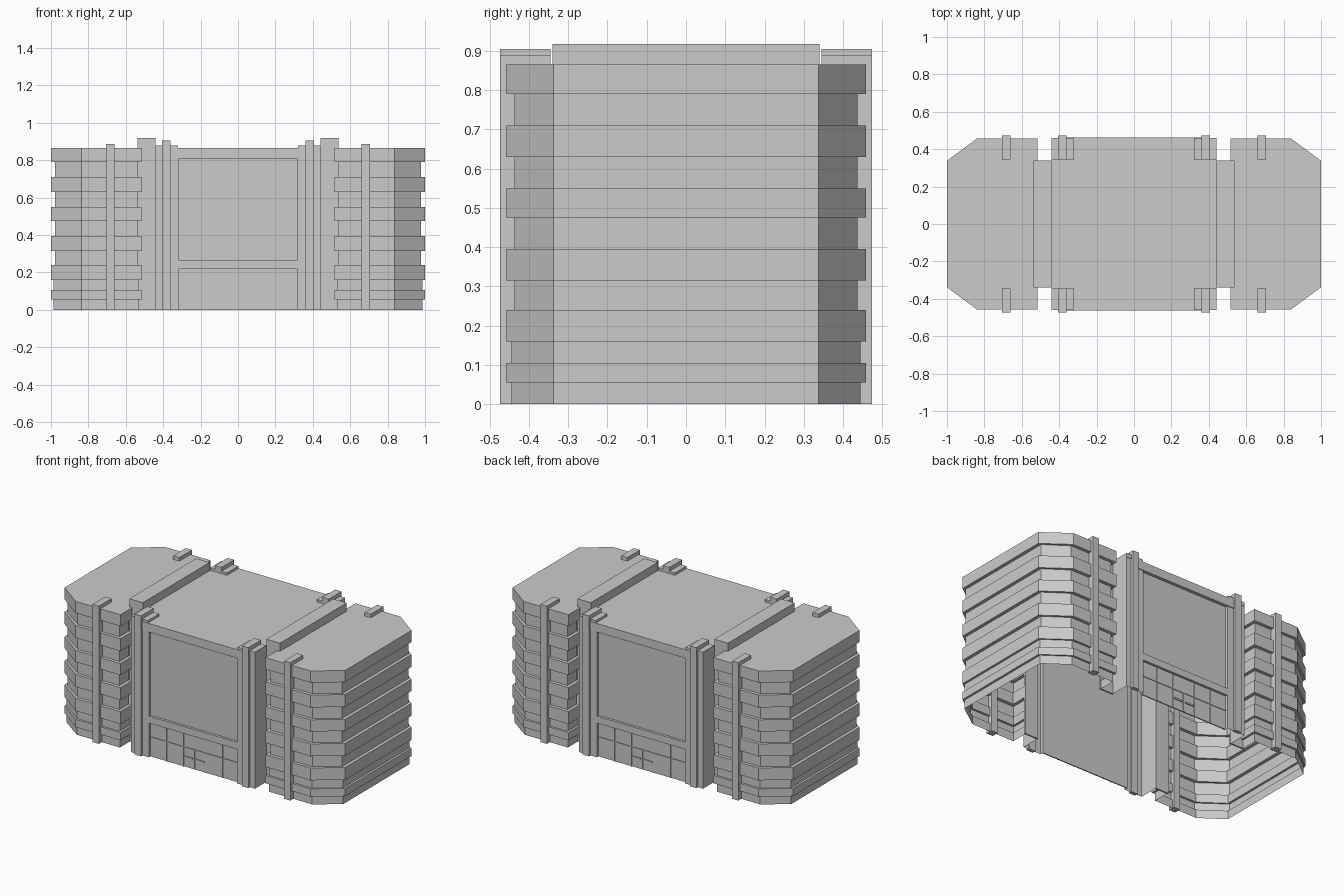
import bpy, bmesh

old = bpy.data.objects.get("Cube")
if old:
    bpy.data.objects.remove(old, do_unlink=True)

grey = bpy.data.materials.new("plain grey")
grey.use_nodes = True
COLOUR = (0.6, 0.6, 0.6, 1)
grey.diffuse_color = COLOUR
grey.node_tree.nodes["Principled BSDF"].inputs["Base Color"].default_value = COLOUR

WING_TOP = 0.865
DOOR_TOP = 0.22
OPENING = 0.315


def finish(name, bm):
    bmesh.ops.recalc_face_normals(bm, faces=bm.faces[:])
    mesh = bpy.data.meshes.new(name)
    bm.to_mesh(mesh)
    bm.free()
    mesh.materials.append(grey)
    obj = bpy.data.objects.new(name, mesh)
    bpy.context.scene.collection.objects.link(obj)
    return obj


def add_box(bm, x, y, z):
    """Add a box from its (low, high) ranges."""
    verts = bmesh.ops.create_cube(bm, size=1)["verts"]
    for v in verts:
        for i, (a, b) in enumerate((x, y, z)):
            v.co[i] = (a + b) / 2 + v.co[i] * (b - a)


def box(name, x, y, z):
    bm = bmesh.new()
    add_box(bm, x, y, z)
    return finish(name, bm)


def loft(name, rings, cap=False):
    """Join open paths, one above the other, into a shell."""
    bm = bmesh.new()
    rows = [[bm.verts.new(p) for p in ring] for ring in rings]
    for low, high in zip(rows, rows[1:]):
        for i in range(len(low) - 1):
            bm.faces.new((low[i], low[i + 1], high[i + 1], high[i]))
    if cap:
        bm.faces.new(rows[-1])
    return finish(name, bm)


def span(sign, a, b):
    return tuple(sorted((sign * a, sign * b)))


def wing_ring(sx, inset, z):
    """Half-octagon outline, open towards the middle block."""
    half = [(0.517 + inset, 0.34), (0.517 + inset, 0.458 - inset),
            (0.838, 0.458 - inset), (1 - inset, 0.338)]
    path = half + [(x, -y) for x, y in reversed(half)]
    return [(sx * x, y, z) for x, y in path]


# Wings of alternating wide and narrow storeys, with link fins
levels = [0, 0.055, 0.105, 0.16, 0.24, 0.315, 0.395, 0.475, 0.55, 0.63, 0.71, 0.79, WING_TOP]
for sx, side in ((1, "left"), (-1, "right")):
    rings = []
    for i, (low, high) in enumerate(zip(levels, levels[1:])):
        inset = 0 if i % 2 else (0.014 if i < 3 else 0.021)
        rings += [wing_ring(sx, inset, low), wing_ring(sx, inset, high)]
    loft(side + "_wing", rings, cap=True)
    box(side + "_link_roof", span(sx, 0.44, 0.537), (-0.34, 0.34), (0.855, 0.918))

    for sy, face in ((1, "back"), (-1, "front")):
        tag = side + "_" + face
        box(tag + "_link_wall", span(sx, 0.44, 0.537), span(sy, 0.33, 0.34), (0, 0.918))
        # Wing pilaster hooked over the roof
        px = span(sx, 0.66, 0.705)
        box(tag + "_wing_pilaster", px, span(sy, 0.43, 0.474), (0, 0.888))
        box(tag + "_wing_pilaster_hook", px, span(sy, 0.345, 0.474), (WING_TOP - 0.01, 0.888))
        # Corner of the middle block
        corner = [(0.442, 0.335), (0.442, 0.458), (OPENING, 0.458), (OPENING, 0.435)]
        loft(tag + "_corner", [[(sx * x, sy * y, z) for x, y in corner] for z in (0, WING_TOP)])
        # Stepped pilaster beside the entrance bay
        px = span(sx, 0.36, 0.405)
        box(tag + "_pilaster", px, span(sy, 0.45, 0.474), (0, 0.905))
        box(tag + "_pilaster_hook", px, span(sy, 0.345, 0.474), (WING_TOP - 0.01, 0.905))
        box(tag + "_pilaster_shoulder", span(sx, 0.32, 0.442), span(sy, 0.345, 0.46),
            (WING_TOP - 0.01, 0.88))

# Middle block roof
box("middle_roof", (-0.442, 0.442), (-0.458, 0.458), (WING_TOP - 0.01, WING_TOP))

# Entrance bays, front and back
bay = (-OPENING, OPENING)
for sy, face in ((1, "back"), (-1, "front")):
    box(face + "_wall_panel", bay, span(sy, 0.435, 0.442), (0, WING_TOP))
    box(face + "_header", (-0.36, 0.36), span(sy, 0.435, 0.463), (0.81, WING_TOP))
    box(face + "_lintel", bay, span(sy, 0.435, 0.458), (DOOR_TOP, 0.265))
    # Glazing bars and door handles
    bm = bmesh.new()
    depth = span(sy, 0.44, 0.446)
    add_box(bm, bay, depth, (0.122, 0.128))
    for x in (-0.2, -0.08, 0.08, 0.2):
        add_box(bm, (x - 0.003, x + 0.003), depth, (0, DOOR_TOP))
    add_box(bm, (-0.003, 0.003), depth, (0, 0.125))
    for sx in (-1, 1):
        add_box(bm, span(sx, 0.012, 0.07), span(sy, 0.44, 0.448), (0.06, 0.07))
    finish(face + "_door_bars", bm)
